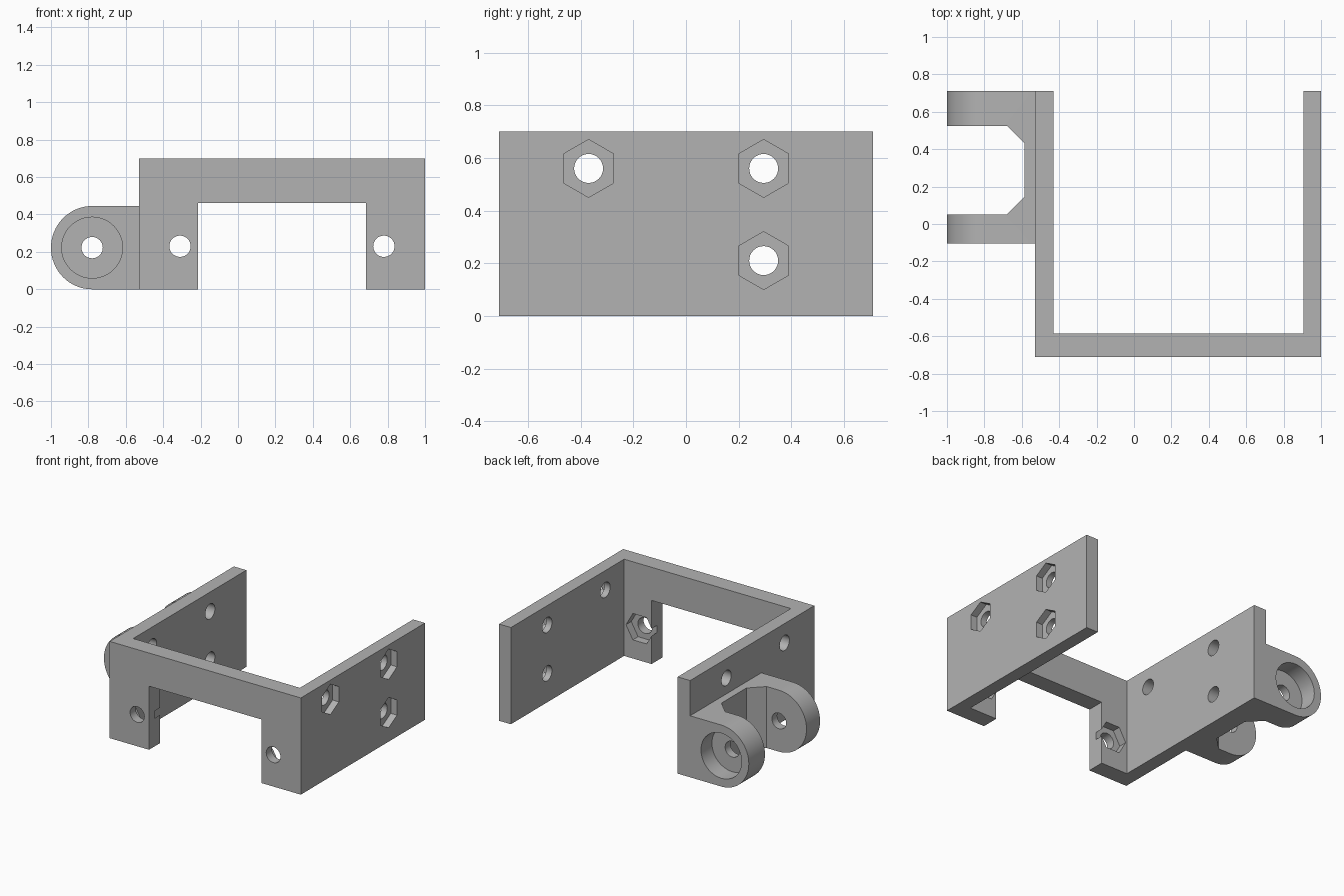
import bpy, bmesh
from math import pi, cos, sin

cube = bpy.data.objects.get("Cube")
if cube:
    bpy.data.objects.remove(cube, do_unlink=True)

grey = bpy.data.materials.new("mid grey")
grey.use_nodes = True
colour = (0.45, 0.45, 0.45, 1)
grey.diffuse_color = colour
grey.node_tree.nodes["Principled BSDF"].inputs["Base Color"].default_value = colour


def prism(name, outline, axis, lo, hi):
    """Extrude a 2D outline along the given axis, from lo to hi."""
    place = {"x": lambda a, b: (lo, a, b),
             "y": lambda a, b: (a, lo, b),
             "z": lambda a, b: (a, b, lo)}[axis]
    bm = bmesh.new()
    face = bm.faces.new([bm.verts.new(place(a, b)) for a, b in outline])
    grown = bmesh.ops.extrude_face_region(bm, geom=[face])["geom"]
    shift = [hi - lo if axis == c else 0 for c in "xyz"]
    bmesh.ops.translate(bm, vec=shift,
                        verts=[v for v in grown if isinstance(v, bmesh.types.BMVert)])
    bmesh.ops.recalc_face_normals(bm, faces=bm.faces)
    mesh = bpy.data.meshes.new(name)
    bm.to_mesh(mesh)
    bm.free()
    mesh.materials.append(grey)
    obj = bpy.data.objects.new(name, mesh)
    bpy.context.collection.objects.link(obj)
    return obj


def ring(a, b, radius, sides, turn=0.0):
    return [(a + radius * cos(turn + 2 * pi * i / sides),
             b + radius * sin(turn + 2 * pi * i / sides)) for i in range(sides)]


def rect(a0, b0, a1, b1):
    return [(a0, b0), (a1, b0), (a1, b1), (a0, b1)]


def combine(target, other, operation):
    """Apply a boolean and discard the second object."""
    bpy.context.view_layer.objects.active = target
    mod = target.modifiers.new(operation.lower(), "BOOLEAN")
    mod.operation, mod.solver, mod.object = operation, "EXACT", other
    bpy.ops.object.modifier_apply(modifier=mod.name)
    bpy.data.objects.remove(other, do_unlink=True)


def cut(target, outline, axis, lo, hi):
    combine(target, prism("cutter", outline, axis, lo, hi), "DIFFERENCE")


# U-shaped frame: two side walls and a front wall
HEIGHT, BACK = 0.70, 0.71
bracket = prism("bracket", [(-0.53, -BACK), (1, -BACK), (1, BACK), (0.905, BACK),
                            (0.905, -0.585), (-0.43, -0.585), (-0.43, BACK),
                            (-0.53, BACK)], "z", 0, HEIGHT)
cut(bracket, rect(-0.215, -0.1, 0.685, 0.46), "y", -0.9, -0.4)

# Hinge block with a rounded end
AXIS_X, AXIS_Z, R = -0.78, 0.2225, 0.2225
arc = [(AXIS_X - 0.22 * sin(pi * i / 32), AXIS_Z + R * cos(pi * i / 32)) for i in range(33)]
hinge = prism("hinge", arc + [(-0.48, 0), (-0.48, 2 * R)], "y", -0.105, BACK)

# Chamfered gap between the two hinge lugs
cut(hinge, [(-1.2, 0.05), (-0.68, 0.05), (-0.585, 0.145), (-0.585, 0.43),
            (-0.68, 0.525), (-1.2, 0.525)], "z", -0.2, 0.8)

# Pin hole and the counterbore on each outer lug face
cut(hinge, ring(AXIS_X, AXIS_Z, 0.057, 32), "y", -0.4, 1)
for lo, hi in ((-0.3, -0.01), (0.585, 0.9)):
    cut(hinge, ring(AXIS_X, AXIS_Z, 0.163, 48), "y", lo, hi)
combine(bracket, hinge, "UNION")

# Side screw holes through both walls, with nut pockets on the +x wall
for y, z in ((-0.37, 0.56), (0.295, 0.56), (0.295, 0.21)):
    cut(bracket, ring(y, z, 0.055, 32), "x", -0.66, 1.2)
    cut(bracket, ring(y, z, 0.11, 6, pi / 2), "x", 0.95, 1.2)

# Front screw holes with nut pockets on the inner face
for x in (-0.31, 0.78):
    cut(bracket, ring(x, 0.23, 0.057, 32), "y", -0.9, -0.5)
    cut(bracket, ring(x, 0.23, 0.11, 6), "y", -0.645, -0.5)

# Smooth the round surfaces, keep the flat edges sharp
bpy.ops.object.select_all(action="DESELECT")
bracket.select_set(True)
bpy.context.view_layer.objects.active = bracket
bpy.ops.object.shade_smooth_by_angle(angle=pi / 6)
